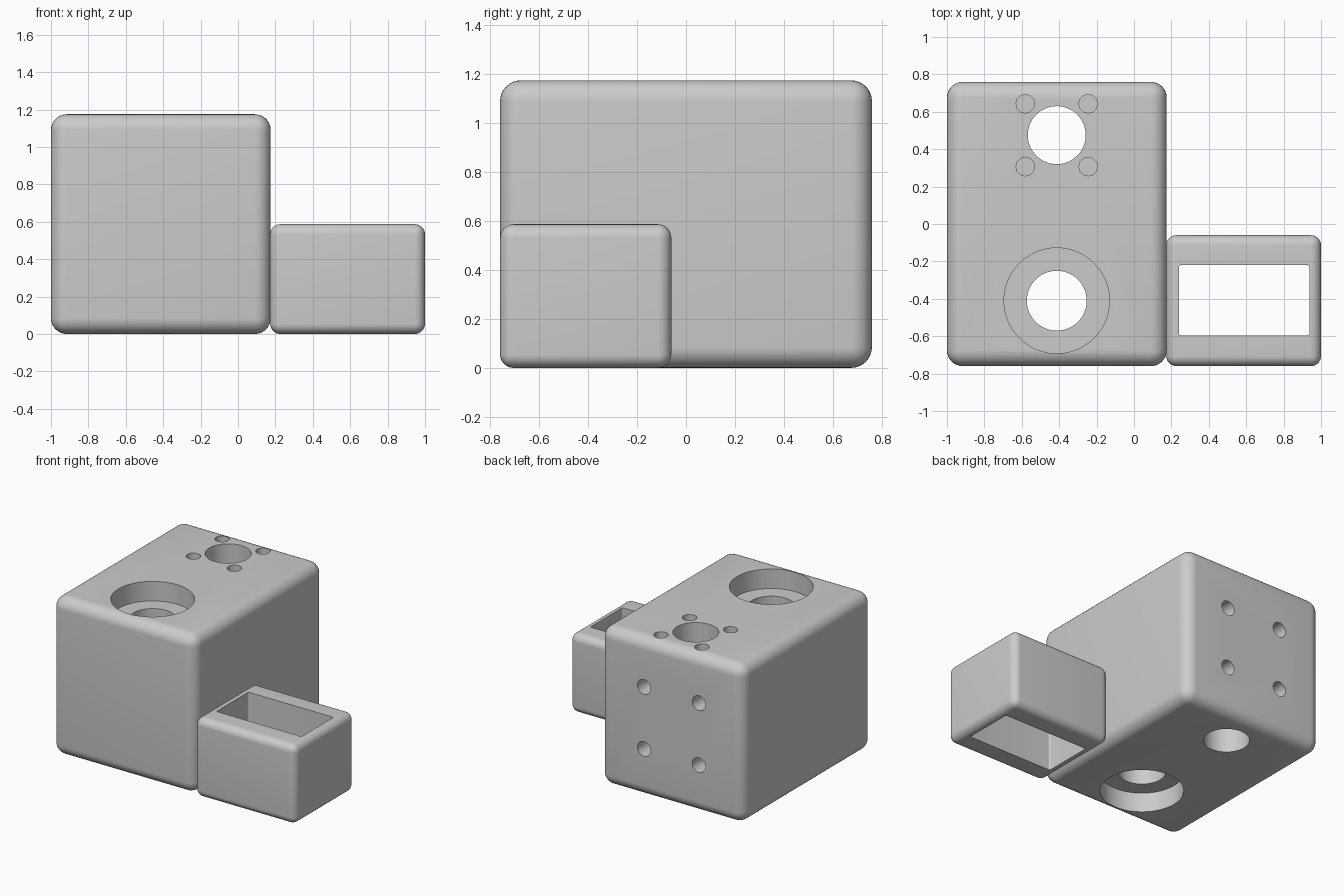
import bpy
import math

old = bpy.data.objects.get("Cube")
if old:
    bpy.data.objects.remove(old, do_unlink=True)

grey = bpy.data.materials.new("plain grey")
grey.use_nodes = True
colour = (0.6, 0.6, 0.6, 1)
grey.diffuse_color = colour
grey.node_tree.nodes["Principled BSDF"].inputs["Base Color"].default_value = colour


def box(name, low, high):
    size = [b - a for a, b in zip(low, high)]
    centre = [(a + b) / 2 for a, b in zip(low, high)]
    bpy.ops.mesh.primitive_cube_add(size=1, location=centre)
    ob = bpy.context.object
    ob.name = name
    ob.scale = size
    bpy.ops.object.transform_apply(location=False, rotation=False, scale=True)
    ob.data.materials.append(grey)
    return ob


def round_edges(ob, width):
    mod = ob.modifiers.new("rounded edges", "BEVEL")
    mod.width = width
    mod.segments = 8


def drill(name, centre, radius, depth, sides=64, along_y=False):
    """Cylindrical cutter centred on the given point."""
    turn = (math.pi / 2, 0, 0) if along_y else (0, 0, 0)
    bpy.ops.mesh.primitive_cylinder_add(vertices=sides, radius=radius, depth=depth,
                                        location=centre, rotation=turn)
    ob = bpy.context.object
    ob.name = name
    ob.data.materials.append(grey)
    return ob


def cut(body, cutters):
    for cutter in cutters:
        mod = body.modifiers.new(cutter.name, "BOOLEAN")
        mod.operation = "DIFFERENCE"
        mod.solver = "EXACT"
        mod.object = cutter
    # Bake the cuts, then discard the cutters
    graph = bpy.context.evaluated_depsgraph_get()
    mesh = bpy.data.meshes.new_from_object(body.evaluated_get(graph))
    body.modifiers.clear()
    body.data = mesh
    for cutter in cutters:
        bpy.data.objects.remove(cutter, do_unlink=True)
    bpy.ops.object.select_all(action="DESELECT")
    body.select_set(True)
    bpy.context.view_layer.objects.active = body
    bpy.ops.object.shade_smooth_by_angle(angle=math.radians(35))


# Main block
HEIGHT, MID_X, BACK = 1.175, -0.413, 0.76
block = box("main_block", (-1, -BACK, 0), (0.175, BACK, HEIGHT))
round_edges(block, 0.085)

# Through holes and the counterbores at both ends of the front one
REAR_Y, FRONT_Y = 0.475, -0.41
cutters = [
    drill("rear_bore", (MID_X, REAR_Y, HEIGHT / 2), 0.155, 2),
    drill("front_bore", (MID_X, FRONT_Y, HEIGHT / 2), 0.16, 2),
]
for z in (0, HEIGHT):
    cutters.append(drill("counterbore", (MID_X, FRONT_Y, z), 0.282, 0.29))

# Blind screw holes around the rear bore and on the back face
for sx in (-1, 1):
    for s in (-1, 1):
        cutters.append(drill("top_screw_hole", (MID_X + sx * 0.168, REAR_Y + s * 0.168, HEIGHT),
                             0.05, 0.5, 12))
        cutters.append(drill("back_screw_hole", (MID_X + sx * 0.225, BACK, HEIGHT / 2 + s * 0.23),
                             0.055, 0.5, 16, True))
cut(block, cutters)

# Side box with a rectangular slot straight through
side = box("side_box", (0.172, -BACK, 0), (1, -0.06, 0.587))
round_edges(side, 0.055)
slot = box("slot", (0.24, -0.595, -0.2), (0.938, -0.22, 0.8))
round_edges(slot, 0.012)
cut(side, [slot])
